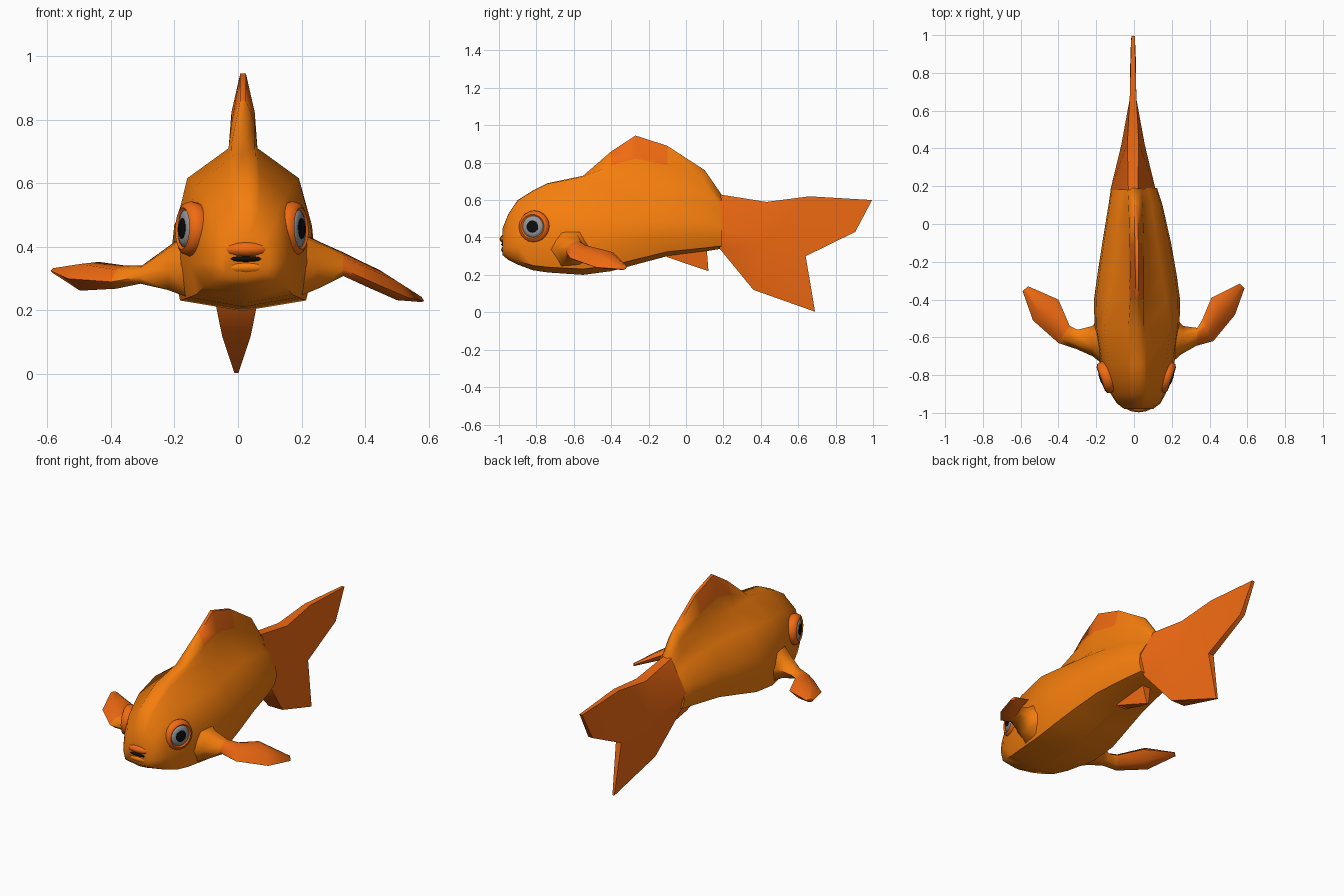
import bpy, bmesh, math
from mathutils import Vector

if "Cube" in bpy.data.objects:
    bpy.data.objects.remove(bpy.data.objects["Cube"])


def material(name, color):
    m = bpy.data.materials.new(name)
    m.diffuse_color = (*color, 1)
    m.use_nodes = True
    m.node_tree.nodes["Principled BSDF"].inputs["Base Color"].default_value = m.diffuse_color
    return m


BODY = material("body_orange", (0.92, 0.21, 0.004))
FIN = material("fin_orange", (0.88, 0.145, 0.006))
WHITE = material("eye_grey", (0.30, 0.31, 0.32))
BLACK = material("black", (0.004, 0.004, 0.004))


def finish(name, verts, faces, mats, pick=None, angle=60):
    me = bpy.data.meshes.new(name)
    me.from_pydata([tuple(v) for v in verts], [], faces)
    bm = bmesh.new()
    bm.from_mesh(me)
    bmesh.ops.remove_doubles(bm, verts=bm.verts, dist=0.0005)
    bmesh.ops.recalc_face_normals(bm, faces=bm.faces)
    bm.to_mesh(me)
    bm.free()
    for m in mats:
        me.materials.append(m)
    for p in me.polygons:
        p.material_index = pick(p.center) if pick else 0
    ob = bpy.data.objects.new(name, me)
    bpy.context.collection.objects.link(ob)
    bpy.ops.object.select_all(action='DESELECT')
    ob.select_set(True)
    bpy.context.view_layer.objects.active = ob
    bpy.ops.object.shade_smooth_by_angle(angle=math.radians(angle))
    return ob


def loft(name, rings, mats, pick=None, angle=60):
    n = len(rings[0])
    verts = [p for r in rings for p in r]
    faces = [(i * n + j, i * n + (j + 1) % n, (i + 1) * n + (j + 1) % n, (i + 1) * n + j)
             for i in range(len(rings) - 1) for j in range(n)]
    faces += [tuple(range(n)), tuple(range(len(verts) - n, len(verts)))]
    return finish(name, verts, faces, mats, pick, angle)


# Body with dorsal ridge: y, centre x, ridge top, back height, half width, belly height, shoulder width
stations = [
    (-0.98, 0.025, 0.45, 0.445, 0.075, 0.305, 0.78),
    (-0.95, 0.025, 0.525, 0.52, 0.115, 0.28, 0.78),
    (-0.90, 0.022, 0.60, 0.595, 0.145, 0.255, 0.78),
    (-0.82, 0.02, 0.65, 0.645, 0.172, 0.225, 0.78),
    (-0.74, 0.018, 0.69, 0.685, 0.195, 0.213, 0.78),
    (-0.55, 0.016, 0.73, 0.72, 0.225, 0.20, 0.78),
    (-0.40, 0.016, 0.86, 0.715, 0.228, 0.22, 0.68),
    (-0.27, 0.016, 0.945, 0.71, 0.21, 0.255, 0.62),
    (-0.10, 0.014, 0.89, 0.69, 0.182, 0.30, 0.60),
    (0.10, 0.008, 0.76, 0.645, 0.143, 0.325, 0.60),
    (0.19, 0.0, 0.63, 0.58, 0.122, 0.34, 0.60)]


def body_ring(y, cx, top, back, w, bot, sh):
    h, fb = back - bot, min(0.046, w * 0.35)
    half = [(0.009, top), (fb * 0.8, back + 0.48 * (top - back)), (fb, back - 0.01),
            (w * sh, bot + 0.80 * h), (w * 0.95, bot + 0.50 * h),
            (w, bot + 0.28 * h), (w * 0.88, bot + 0.06 * h), (0.01, bot)]
    return ([(cx + x, y, z) for x, z in half] +
            [(cx - x, y, z) for x, z in reversed(half)])


loft("body", [body_ring(*s) for s in stations], [BODY, FIN],
     lambda c: 1 if c.z > 0.80 else 0)

# Forked tail: y, z, half thickness
tail = [(0.18, 0.34, 0.09), (0.18, 0.45, 0.12), (0.18, 0.63, 0.025),
        (0.36, 0.12, 0.045), (0.42, 0.36, 0.062), (0.43, 0.59, 0.03),
        (0.69, 0.003, 0.006), (0.64, 0.30, 0.018), (0.66, 0.62, 0.018),
        (0.905, 0.43, 0.014), (0.995, 0.60, 0.009)]
side = [(0, 1, 4, 3), (1, 2, 5, 4), (3, 4, 7, 6), (4, 5, 8, 7), (7, 8, 10, 9)]
rim = [0, 1, 2, 5, 8, 10, 9, 7, 6, 3]
N = len(tail)
finish("tail_fin",
       [(-0.005 + s * t, y, z) for s in (1, -1) for y, z, t in tail],
       side + [tuple(i + N for i in f) for f in side] +
       [(a, b, b + N, a + N) for a, b in zip(rim, rim[1:] + rim[:1])], [FIN])

# Small fin under the belly
prof = [(-0.12, 0.33), (-0.10, 0.295), (0.03, 0.25), (0.12, 0.22), (0.11, 0.35)]
half = [0.03, 0.03, 0.02, 0.006, 0.03]
loft("belly_fin", [[(0.005 + s * t, y, z) for (y, z), t in zip(prof, half)]
                   for s in (1, -1)], [FIN])


# Side fins: leading point, trailing point, half thickness
def side_fin(name, rows):
    rings = []
    for lead, trail, t in rows:
        a, b, up = Vector(lead), Vector(trail), Vector((0, 0, t))
        p, q = a.lerp(b, 0.28), a.lerp(b, 0.72)
        rings.append([a, p + up, q + up, b, q - up, p - up])
    loft(name, rings, [BODY, FIN], lambda c: 1 if abs(c.x) > 0.36 else 0, 75)


side_fin("right_side_fin", [
    ((0.16, -0.77, 0.34), (0.18, -0.45, 0.35), 0.11),
    ((0.25, -0.69, 0.335), (0.26, -0.54, 0.35), 0.07),
    ((0.33, -0.645, 0.33), (0.335, -0.55, 0.36), 0.03),
    ((0.42, -0.62, 0.29), (0.36, -0.51, 0.345), 0.03),
    ((0.535, -0.48, 0.24), (0.41, -0.39, 0.32), 0.03),
    ((0.585, -0.34, 0.23), (0.56, -0.315, 0.245), 0.008)])
side_fin("left_side_fin", [
    ((-0.13, -0.77, 0.34), (-0.15, -0.45, 0.35), 0.11),
    ((-0.22, -0.70, 0.325), (-0.22, -0.54, 0.34), 0.065),
    ((-0.31, -0.66, 0.305), (-0.30, -0.56, 0.32), 0.025),
    ((-0.40, -0.63, 0.29), (-0.34, -0.54, 0.32), 0.03),
    ((-0.535, -0.51, 0.30), (-0.40, -0.40, 0.315), 0.042),
    ((-0.59, -0.355, 0.325), (-0.56, -0.33, 0.325), 0.008)])


# Eyes: turned discs with rim, grey ring and pupil
def disc(name, center, normal, profile, mat, n=20):
    rot = normal.to_track_quat('Z', 'Y')
    rings = [[center + rot @ Vector((r * math.cos(k * math.tau / n),
                                     r * math.sin(k * math.tau / n), z))
              for k in range(n)] for r, z in profile]
    loft(name, rings, [mat])


for label, s, x in (("right", 1, 0.174), ("left", -1, -0.15)):
    c, nrm = Vector((x, -0.812, 0.457)), Vector((s * 0.92, -0.33, 0.03)).normalized()
    disc(label + "_eye_rim", c, nrm,
         [(0.07, -0.05), (0.083, -0.02), (0.087, 0.0), (0.08, 0.02), (0.066, 0.027), (0.056, 0.018)], FIN)
    disc(label + "_eye_ring", c, nrm, [(0.062, 0.0), (0.058, 0.021), (0.04, 0.028)], WHITE)
    disc(label + "_pupil", c, nrm, [(0.034, 0.01), (0.033, 0.029), (0.02, 0.032)], BLACK)


# Lips and mouth: squashed spheres on the snout
def blob(name, loc, scale, mat):
    bpy.ops.mesh.primitive_uv_sphere_add(segments=14, ring_count=8, location=loc)
    ob = bpy.context.object
    ob.name, ob.scale = name, scale
    ob.data.materials.append(mat)
    bpy.ops.object.shade_smooth()


blob("upper_lip", (0.025, -0.945, 0.392), (0.088, 0.052, 0.03), FIN)
blob("lower_lip", (0.025, -0.945, 0.335), (0.085, 0.044, 0.026), BODY)
blob("mouth", (0.025, -0.955, 0.362), (0.078, 0.034, 0.014), BLACK)
